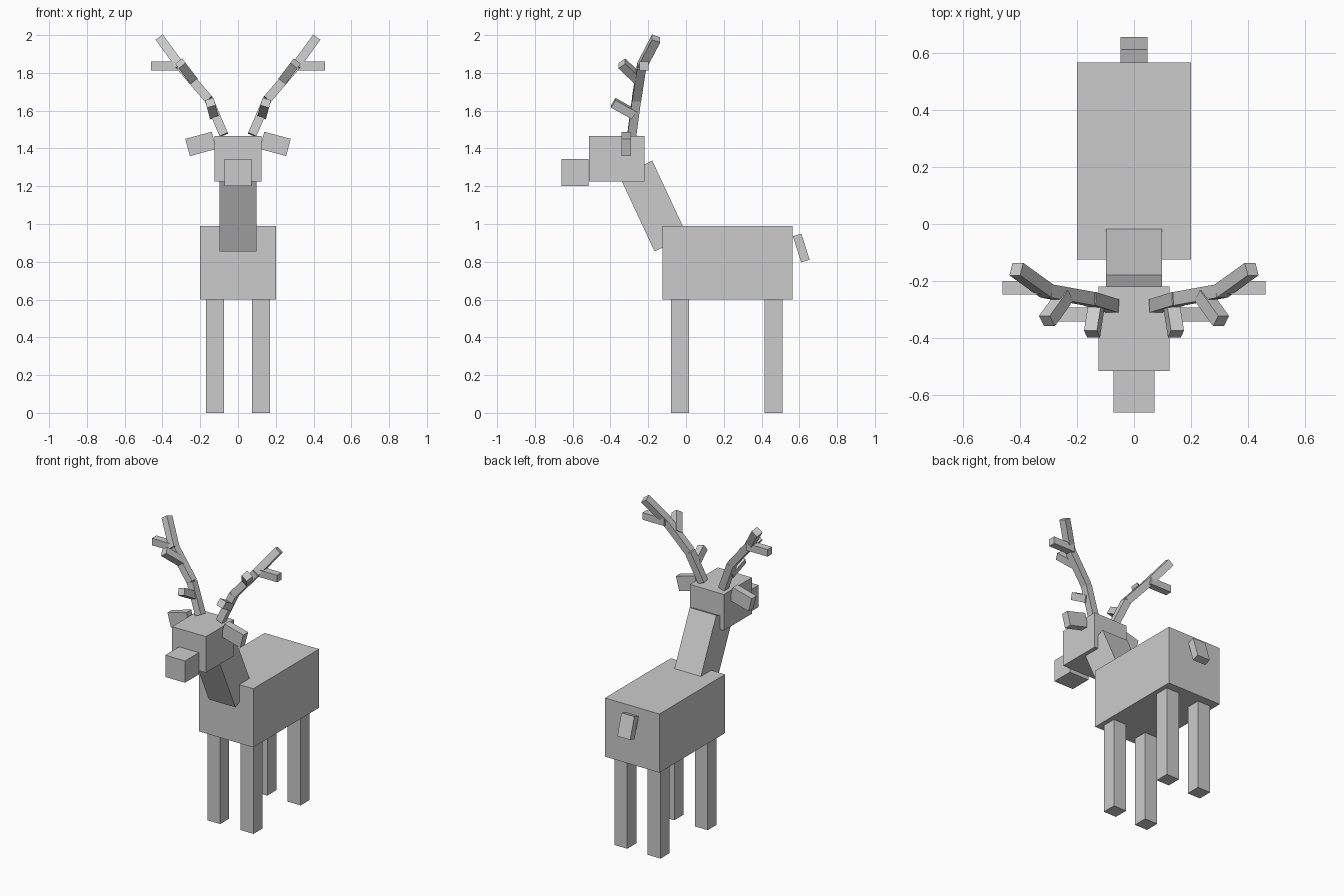
import bpy, math
from mathutils import Matrix, Vector

if "Cube" in bpy.data.objects:
    bpy.data.objects.remove(bpy.data.objects["Cube"])

grey = bpy.data.materials.new("plain grey")
grey.diffuse_color = (0.6, 0.6, 0.6, 1)
grey.use_nodes = True
grey.node_tree.nodes["Principled BSDF"].inputs["Base Color"].default_value = grey.diffuse_color


def box(name, centre, size, rot=None):
    """Box of a given size, optionally turned by a 3x3 matrix."""
    bpy.ops.mesh.primitive_cube_add(size=1)
    ob = bpy.context.object
    ob.name = name
    turn = (rot or Matrix.Identity(3)).to_4x4()
    ob.data.transform(Matrix.Translation(centre) @ turn @ Matrix.Diagonal((*size, 1)))
    ob.data.materials.append(grey)
    return ob


def rod(name, a, b, thick=0.047):
    """Square rod from point a to point b."""
    a, b = Vector(a), Vector(b)
    d = (b - a).normalized()
    side = Vector((0, 1, 0)).cross(d).normalized()
    rot = Matrix((side, d.cross(side), d)).transposed()
    return box(name, (a + b) / 2, (thick, thick, (b - a).length), rot)


# Body, neck, head and tail
box("body", (0, 0.22, 0.795), (0.4, 0.69, 0.39))
box("neck", (0, -0.1725, 1.095), (0.195, 0.192, 0.44), Matrix.Rotation(math.radians(25), 3, 'X'))
box("head", (0, -0.367, 1.345), (0.25, 0.295, 0.24))
box("muzzle", (0, -0.5875, 1.2725), (0.145, 0.145, 0.145))
box("tail", (0, 0.61, 0.873), (0.095, 0.047, 0.145), Matrix.Rotation(math.radians(17.5), 3, 'X'))

# Antler beam points from skull to tip, and tines branching off it
beam = [(0.075, -0.287, 1.472), (0.155, -0.262, 1.66), (0.305, -0.235, 1.835), (0.412, -0.158, 1.982)]
tines = [((0.13, -0.275, 1.58), (0.147, -0.385, 1.642)),
         ((0.24, -0.25, 1.765), (0.305, -0.34, 1.85)),
         ((0.30, -0.223, 1.837), (0.46, -0.223, 1.837))]

# Paired parts
for s, label in ((-1, "right"), (1, "left")):
    for y, end in ((-0.0325, "front"), (0.4625, "back")):
        box(f"{end}_leg_{label}", (s * 0.1225, y, 0.3), (0.095, 0.095, 0.6))
    box(f"ear_{label}", (s * 0.197, -0.317, 1.424), (0.145, 0.05, 0.094),
        Matrix.Rotation(s * math.radians(15), 3, 'Y'))
    flip = lambda p: (s * p[0], p[1], p[2])
    for i in range(3):
        rod(f"antler_beam_{label}_{i + 1}", flip(beam[i]), flip(beam[i + 1]))
    for i, (a, b) in enumerate(tines):
        rod(f"antler_tine_{label}_{i + 1}", flip(a), flip(b))
